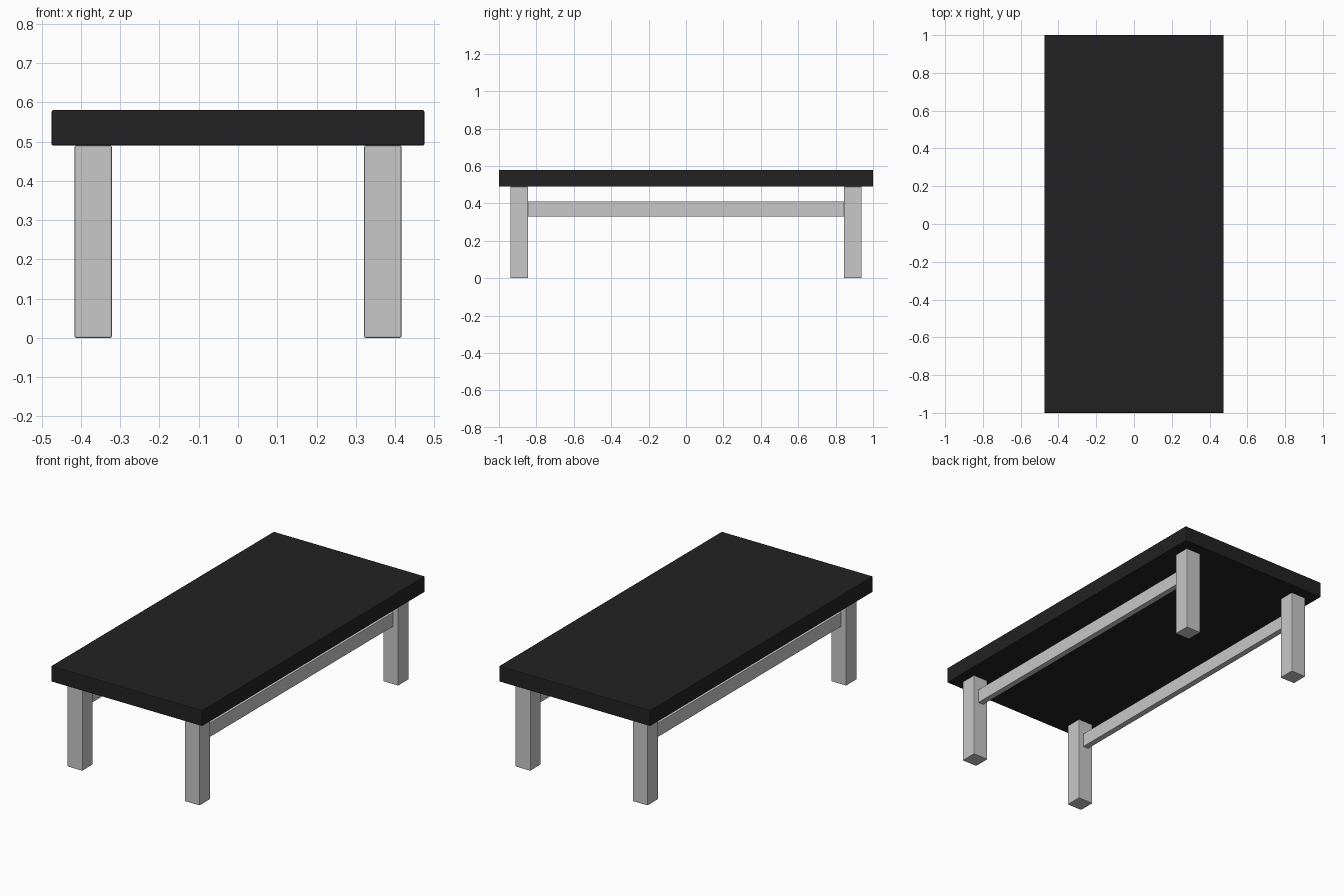
import bpy

if "Cube" in bpy.data.objects:
    bpy.data.objects.remove(bpy.data.objects["Cube"])


def material(name, value):
    mat = bpy.data.materials.new(name)
    mat.diffuse_color = (value, value, value, 1.0)
    mat.use_nodes = True
    mat.node_tree.nodes["Principled BSDF"].inputs["Base Color"].default_value = mat.diffuse_color
    return mat


def block(name, center, size, mat, bevel=0.004):
    """Box with slightly eased edges."""
    bpy.ops.mesh.primitive_cube_add(size=1, location=center)
    obj = bpy.context.object
    obj.name = name
    obj.scale = size
    bpy.ops.object.transform_apply(location=False, rotation=False, scale=True)
    obj.data.materials.append(mat)
    mod = obj.modifiers.new("eased_edges", 'BEVEL')
    mod.width = bevel
    mod.segments = 2
    return obj


black = material("black_top", 0.016)
grey = material("light_grey_frame", 0.58)

# Table top
block("table_top", (0, 0, 0.535), (0.95, 2.0, 0.09), black)

for sx, side in ((-1, "left"), (1, "right")):
    # Legs
    for sy, end in ((-1, "front"), (1, "back")):
        block(f"{end}_{side}_leg", (sx * 0.369, sy * 0.892, 0.245),
              (0.095, 0.095, 0.49), grey)
    # Long rail joining the legs on each side
    block(f"{side}_rail", (sx * 0.369, 0, 0.37), (0.035, 1.69, 0.08), grey, 0.003)
